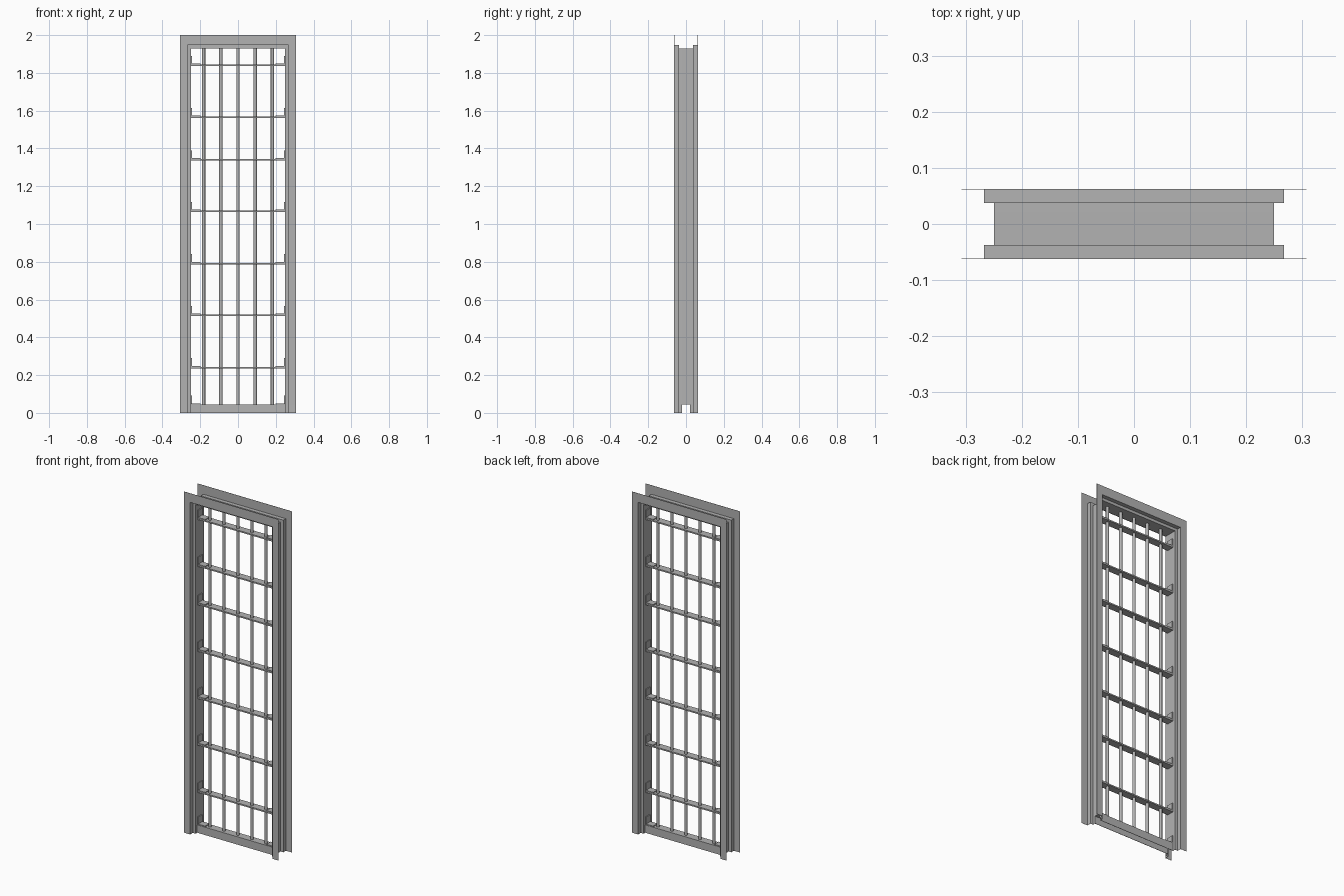
import bpy
import bmesh
from mathutils import Vector

cube = bpy.data.objects.get("Cube")
if cube:
    bpy.data.objects.remove(cube, do_unlink=True)

steel = bpy.data.materials.new("grey steel")
steel.use_nodes = True
GREY = (0.45, 0.45, 0.45, 1)
steel.diffuse_color = GREY
steel.node_tree.nodes["Principled BSDF"].inputs["Base Color"].default_value = GREY

WEB_X, WEB_Z = 0.249, 1.93      # clear opening
SILL_Z, SILL_Y = 0.045, 0.022   # sill channel
BAR_Y = 0.022                   # half depth of the flat bars


def finish(name, bm, sheet=0):
    bmesh.ops.recalc_face_normals(bm, faces=bm.faces)
    mesh = bpy.data.meshes.new(name)
    bm.to_mesh(mesh)
    bm.free()
    obj = bpy.data.objects.new(name, mesh)
    bpy.context.collection.objects.link(obj)
    mesh.materials.append(steel)
    if sheet:
        mod = obj.modifiers.new("sheet", "SOLIDIFY")
        mod.thickness = sheet
        mod.offset = 0
    return obj


def box(name, lo, hi):
    bm = bmesh.new()
    bmesh.ops.create_cube(bm, size=1)
    lo, hi = Vector(lo), Vector(hi)
    for v in bm.verts:
        v.co = (lo + hi) / 2 + v.co * (hi - lo)
    return finish(name, bm)


# Folded sheet frame: one profile carried up, across and down
half = [(0.307, 2.0, -0.062), (0.267, 1.947, -0.062), (0.267, 1.947, -0.038),
        (WEB_X, WEB_Z, -0.038), (WEB_X, WEB_Z, -SILL_Y)]
profile = half + [(x, z, -y) for x, z, y in reversed(half)]
bm = bmesh.new()
rows = []
for x, z, y in profile:
    path = [(-x, 0), (-x, SILL_Z), (-x, z), (x, z), (x, SILL_Z), (x, 0)]
    rows.append([bm.verts.new((px, y, pz)) for px, pz in path])
for i in range(len(rows) - 1):
    for j in range(5):
        if i == len(half) - 1 and j in (0, 4):
            continue            # notch for the sill
        bm.faces.new((rows[i][j], rows[i][j + 1], rows[i + 1][j + 1], rows[i + 1][j]))
finish("door_frame", bm, 0.001)

# Sill: upturned channel between the jambs
bm = bmesh.new()
section = [(-SILL_Y, 0), (-SILL_Y, SILL_Z), (SILL_Y, SILL_Z), (SILL_Y, 0)]
ends = [[bm.verts.new((x, y, z)) for y, z in section] for x in (-WEB_X, WEB_X)]
for i in range(3):
    bm.faces.new((ends[0][i], ends[0][i + 1], ends[1][i + 1], ends[1][i]))
finish("sill", bm, 0.002)

# Upright round bars
for i in range(5):
    bm = bmesh.new()
    bmesh.ops.create_cone(bm, cap_ends=True, segments=16, radius1=0.009,
                          radius2=0.009, depth=WEB_Z - SILL_Z)
    bmesh.ops.translate(bm, verts=bm.verts, vec=((i - 2) * 0.091, 0, (WEB_Z + SILL_Z) / 2))
    for f in bm.faces:
        f.smooth = len(f.verts) == 4
    finish(f"upright_bar_{i + 1}", bm)

# Flat cross bars, and angle brackets at both ends of each and of the sill
levels = [0.24, 0.517, 0.79, 1.067, 1.34, 1.565, 1.84]
for i, z in enumerate(levels):
    box(f"cross_bar_{i + 1}", (-WEB_X, -BAR_Y, z - 0.004), (WEB_X, BAR_Y, z + 0.004))

for i, z in enumerate([SILL_Z - 0.003] + levels):
    base = z + 0.004
    for side, name in ((1, "left"), (-1, "right")):
        bm = bmesh.new()
        outline = [(WEB_X, 0), (WEB_X, 0.046), (WEB_X - 0.005, 0.046),
                   (WEB_X - 0.005, 0.005), (WEB_X - 0.05, 0.005), (WEB_X - 0.05, 0)]
        face = bm.faces.new([bm.verts.new((side * x, -0.02, base + h)) for x, h in outline])
        new = bmesh.ops.extrude_face_region(bm, geom=[face])["geom"]
        bmesh.ops.translate(bm, vec=(0, 0.04, 0),
                            verts=[g for g in new if isinstance(g, bmesh.types.BMVert)])
        finish(f"{name}_bracket_{i + 1}", bm)
